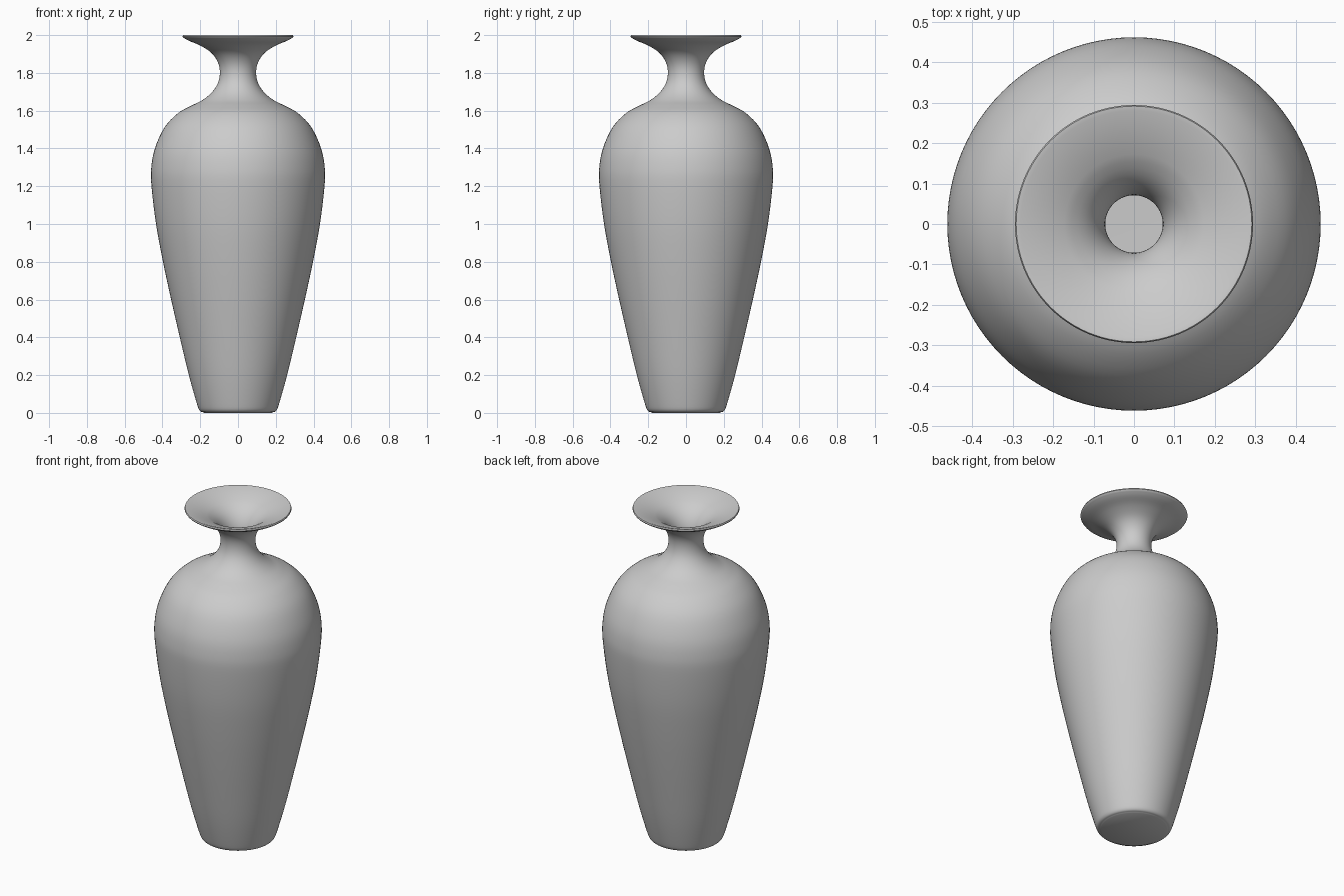
import bpy, bmesh, math
from mathutils import Vector

old = bpy.data.objects.get("Cube")
if old:
    bpy.data.objects.remove(old, do_unlink=True)

SEGMENTS = 96
WALL = 0.025

# One glazed grey for the whole vase
grey = bpy.data.materials.new("plain grey")
grey.use_nodes = True
grey.diffuse_color = (0.6, 0.6, 0.6, 1)
grey.node_tree.nodes["Principled BSDF"].inputs["Base Color"].default_value = (0.6, 0.6, 0.6, 1)


def smooth_path(points, steps=4):
    """Catmull-Rom curve through the points."""
    p = [Vector(q) for q in points]
    p = [2 * p[0] - p[1]] + p + [2 * p[-1] - p[-2]]
    path = []
    for a, b, c, d in zip(p, p[1:], p[2:], p[3:]):
        for i in range(steps):
            t = i / steps
            path.append(b + (c - a) * t / 2 + (a - 2.5 * b + 2 * c - d / 2) * t ** 2
                        + (3 * (b - c) + d - a) * t ** 3 / 2)
    return path + [p[-2]]


def inset_path(path, distance):
    """Shift a profile towards the axis side, keeping the wall even."""
    shifted = []
    for i, q in enumerate(path):
        along = (path[min(i + 1, len(path) - 1)] - path[max(i - 1, 0)]).normalized()
        shifted.append(q + Vector((-along.y, along.x)) * distance)
    return shifted


def lathe(name, profile, material):
    """Spin a radius/height profile around z; it starts and ends on the axis."""
    bm = bmesh.new()
    rings = []
    for r, z in profile:
        if r < 1e-5:
            rings.append([bm.verts.new((0, 0, z))] * SEGMENTS)
        else:
            angles = [math.tau * k / SEGMENTS for k in range(SEGMENTS)]
            rings.append([bm.verts.new((r * math.cos(a), r * math.sin(a), z)) for a in angles])
    for low, high in zip(rings, rings[1:]):
        for k in range(SEGMENTS):
            n = (k + 1) % SEGMENTS
            corners = dict.fromkeys((low[k], low[n], high[n], high[k]))
            bm.faces.new(list(corners))
    bmesh.ops.recalc_face_normals(bm, faces=bm.faces[:])
    mesh = bpy.data.meshes.new(name)
    bm.to_mesh(mesh)
    bm.free()
    mesh.materials.append(material)
    obj = bpy.data.objects.new(name, mesh)
    bpy.context.collection.objects.link(obj)
    bpy.context.view_layer.objects.active = obj
    obj.select_set(True)
    bpy.ops.object.shade_smooth_by_angle(angle=math.radians(40))
    return obj


# Outer wall: rounded foot, tapering body, shoulder, neck, flared mouth
outer = smooth_path([
    (0.185, 0.003), (0.203, 0.012), (0.218, 0.05), (0.26, 0.2), (0.308, 0.4),
    (0.354, 0.6), (0.397, 0.8), (0.434, 1.0), (0.458, 1.2), (0.459, 1.3),
    (0.44, 1.4), (0.39, 1.51), (0.32, 1.585), (0.25, 1.625), (0.19, 1.655),
    (0.14, 1.695), (0.107, 1.745), (0.096, 1.8), (0.106, 1.855),
    (0.14, 1.905), (0.2, 1.945), (0.26, 1.97), (0.29, 1.987)])

# Inner wall follows the outer one and thins out at the lip
inner = [q for q in inset_path(outer, WALL) if 0.06 < q.y < 1.965]
lip = [(0.294, 1.993), (0.291, 2.0), (0.28, 1.999)]
floor = [(0.185, 0.035), (0, 0.03)]

profile = [(0, 0), (0.18, 0)] + [tuple(q) for q in outer] + lip
profile += [tuple(q) for q in reversed(inner)] + floor
lathe("vase", profile, grey)
